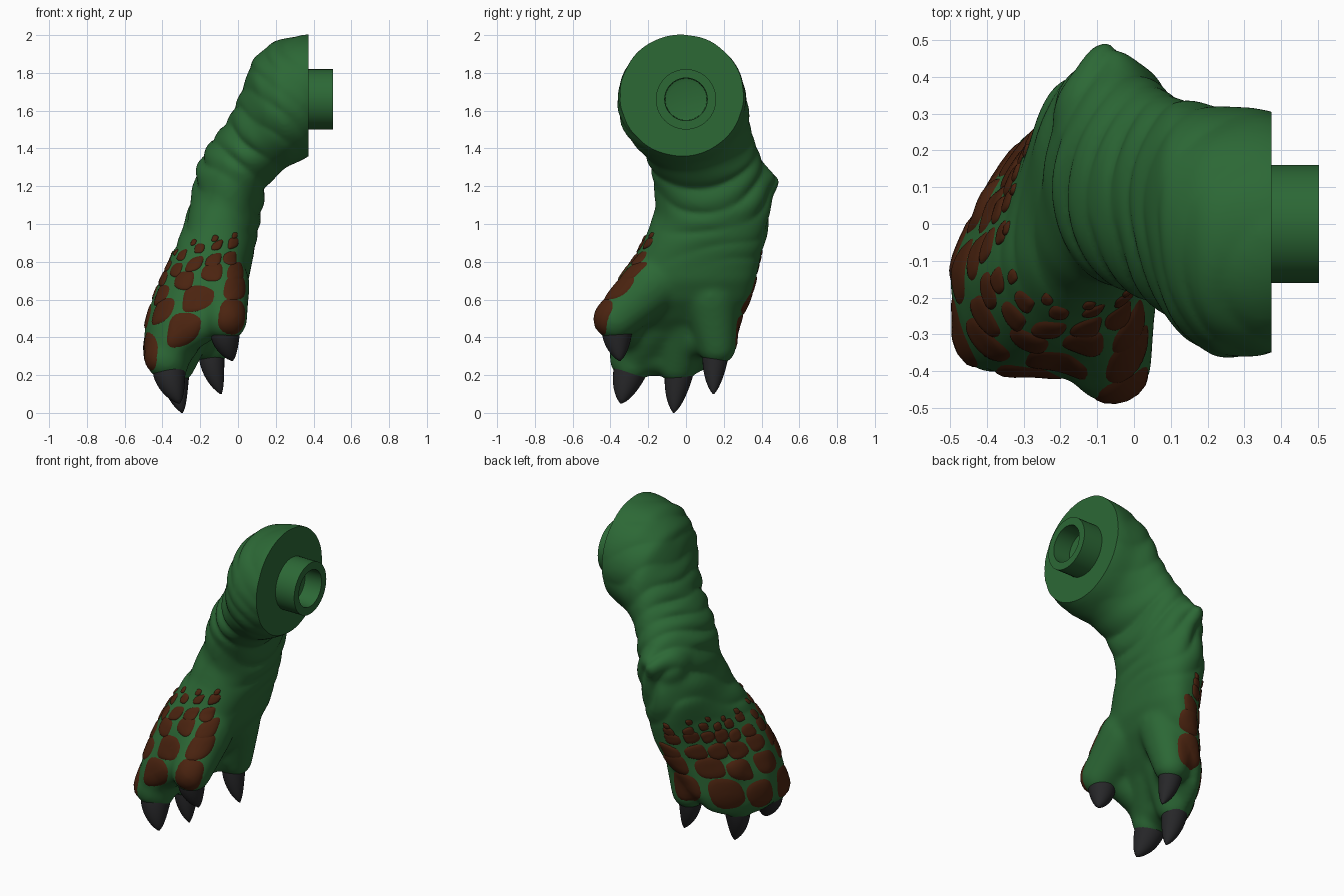
import bpy, bmesh, math, random
from mathutils import Vector, Matrix, noise
from mathutils.bvhtree import BVHTree

if "Cube" in bpy.data.objects:
    bpy.data.objects.remove(bpy.data.objects["Cube"])

random.seed(4)


def material(name, rgb):
    m = bpy.data.materials.new(name)
    m.diffuse_color = (*rgb, 1)
    m.use_nodes = True
    m.node_tree.nodes["Principled BSDF"].inputs["Base Color"].default_value = m.diffuse_color
    return m


GREEN = material("green skin", (0.025, 0.138, 0.036))
BROWN = material("brown scale", (0.07, 0.017, 0.005))
BLACK = material("dark claw", (0.02, 0.02, 0.022))


def finish(bm, name, mat, angle=50):
    bmesh.ops.recalc_face_normals(bm, faces=bm.faces)
    me = bpy.data.meshes.new(name)
    bm.to_mesh(me)
    bm.free()
    me.materials.append(mat)
    ob = bpy.data.objects.new(name, me)
    bpy.context.collection.objects.link(ob)
    bpy.ops.object.select_all(action='DESELECT')
    ob.select_set(True)
    bpy.context.view_layer.objects.active = ob
    bpy.ops.object.shade_smooth_by_angle(angle=math.radians(angle))
    return ob


def loft(bm, rings, caps=True):
    loops = [[bm.verts.new(p) for p in r] for r in rings]
    n = len(loops[0])
    for a, b in zip(loops, loops[1:]):
        for i in range(n):
            bm.faces.new((a[i], a[(i + 1) % n], b[(i + 1) % n], b[i]))
    if caps:
        bm.faces.new(loops[0][::-1])
        bm.faces.new(loops[-1])
    return loops


def power(v, n):
    return math.copysign(abs(v) ** (2 / n), v)


# Arm sections: outer x,z / inner x,z / y range
SECTIONS = [
    (.43, 2.00, .43, 1.40, -.33, .285), (.345, 2.0, .345, 1.345, -.355, .31),
    (.19, 1.965, .27, 1.31, -.36, .315), (.08, 1.87, .22, 1.28, -.31, .33),
    (.03, 1.72, .18, 1.24, -.25, .34), (-.04, 1.56, .14, 1.19, -.20, .375),
    (-.15, 1.42, .13, 1.12, -.175, .42), (-.21, 1.30, .12, 1.06, -.165, .45),
    (-.235, 1.16, .11, 1.0, -.16, .44), (-.28, 1.00, .09, .90, -.20, .425),
    (-.345, .88, .07, .80, -.26, .395), (-.41, .74, .05, .70, -.33, .37),
    (-.46, .60, .0, .60, -.37, .335), (-.49, .47, -.08, .50, -.40, .285),
    (-.50, .36, -.16, .42, -.41, .26), (-.485, .25, -.23, .32, -.39, .20),
    (-.43, .19, -.30, .24, -.32, .06)]
rings = []
for ox, oz, ix, iz, y0, y1 in SECTIONS:
    c = Vector(((ox + ix) / 2, (y0 + y1) / 2, (oz + iz) / 2))
    v = Vector(((ox - ix) / 2, 0, (oz - iz) / 2))
    w = Vector((0, (y1 - y0) / 2, 0))
    n = 2.0 if oz > 1.1 else 2.4
    skew = min(1, max(0, (1.0 - oz) / .35))
    ring = []
    for i in range(48):
        a = math.tau * i / 48
        p = c + v * power(math.cos(a), n) + w * power(math.sin(a), n)
        # the back of the hand slants, the palm side stays in place
        p.x += skew * (.23 + .21 * math.cos(a)) * max(0, p.y + .12)
        ring.append(p)
    rings.append(ring)
bm = bmesh.new()
loft(bm, rings)

# Toes, webs between them and elbow point as tapered capsules
CAPSULES = [((-.10, -.18, .68), .16, (-.065, -.372, .495), .112),
            ((-.30, -.15, .50), .17, (-.378, -.292, .29), .112),
            ((-.378, -.292, .29), .112, (-.36, -.285, .255), .095),
            ((-.27, 0, .50), .16, (-.33, -.045, .255), .10),
            ((-.12, .13, .62), .15, (-.14, .165, .355), .10),
            ((-.065, -.34, .55), .10, (-.33, -.29, .39), .105),
            ((-.32, -.03, .36), .10, (-.15, .15, .42), .10),
            ((-.37, -.26, .31), .11, (-.35, -.05, .31), .11),
            ((-.07, .30, 1.20), .15, (-.07, .445, 1.23), .045)]
for p0, r0, p1, r1 in CAPSULES:
    for i in range(9):
        t = i / 8
        p = Vector(p0).lerp(Vector(p1), t)
        bmesh.ops.create_icosphere(bm, subdivisions=3, radius=r0 + (r1 - r0) * t,
                                   matrix=Matrix.Translation(p))

# Fuse everything into one skin
base = finish(bm, "arm base", GREEN)
mod = base.modifiers.new("fuse", 'REMESH')
mod.mode = 'VOXEL'
mod.voxel_size = 0.0135
dg = bpy.context.evaluated_depsgraph_get()
fused = bpy.data.meshes.new_from_object(base.evaluated_get(dg))
bpy.data.objects.remove(base)
bm = bmesh.new()
bm.from_mesh(fused)
for _ in range(12):
    bmesh.ops.smooth_vert(bm, verts=bm.verts, factor=0.5,
                          use_axis_x=True, use_axis_y=True, use_axis_z=True)
bm.normal_update()

# Skin folds running around the limb
moves = []
for v in bm.verts:
    p = v.co
    s = .85 * p.z + .6 * p.x - .2 * p.y + .13 * noise.noise(p * 2.6)
    mask = min(1, max(0, (p.z - .75) / .3)) * min(1, max(.25, (.42 - p.x) / .35))
    fold = abs(math.sin(s * 25)) ** .8 - .6
    patch = max(.15, .6 + 1.1 * noise.noise(p * 4 + Vector((7, 2, 5))))
    moves.append(v.normal * (.004 + .022 * mask * fold * patch))
for v, m in zip(bm.verts, moves):
    v.co += m
for _ in range(2):
    bmesh.ops.smooth_vert(bm, verts=bm.verts, factor=0.5,
                          use_axis_x=True, use_axis_y=True, use_axis_z=True)

# Flat shoulder face
cut = bmesh.ops.bisect_plane(bm, geom=bm.verts[:] + bm.edges[:] + bm.faces[:],
                             plane_co=(.373, 0, 0), plane_no=(1, 0, 0), clear_outer=True)
bmesh.ops.edgeloop_fill(bm, edges=[e for e in cut['geom_cut']
                                   if isinstance(e, bmesh.types.BMEdge)])
tree = BVHTree.FromBMesh(bm)
finish(bm, "arm", GREEN)

# Hollow shoulder peg
PEG = [(.3, .16), (.503, .16), (.503, .113), (.39, .11), (.385, .09)]
bm = bmesh.new()
loft(bm, [[(x, r * math.cos(a), 1.66 + r * math.sin(a))
           for a in (math.tau * i / 40 for i in range(40))] for x, r in PEG])
finish(bm, "shoulder_peg", GREEN, 35)


# Scales: domed patches wrapped onto the hand
def surface(az, z, fallback=.3):
    axis = Vector((-.22 + .24 * (z - .4), -.07 + .3 * (z - .4), z))
    d = Vector((math.cos(az), math.sin(az), 0))
    hit = tree.ray_cast(axis + d * 1.5, -d)[0]
    r = (hit - axis).length if hit else fallback
    return axis, d, r


def scale(bm, az, z, hw, hh):
    r0 = surface(az, z)[2]
    jit = [random.uniform(-.09, .09), random.uniform(-.09, .09), random.uniform(-.2, .2)]
    rows = []
    for rho in (.08, .4, .7, .88, 1):
        row = []
        for i in range(24):
            a = math.tau * i / 24
            k = rho * (1 + jit[0] * math.sin(2 * a) + jit[1] * math.cos(3 * a))
            du = hw * k * power(math.cos(a), 2.7)
            dz = hh * k * power(math.sin(a), 2.7) + jit[2] * du
            axis, d, r = surface(az + du / r0, z + dz, r0)
            row.append(axis + d * (r + .011 * (1 - rho ** 6) - .002))
        rows.append(row)
    loops = loft(bm, rows, caps=False)
    bm.faces.new(loops[0])


BASE_Z = [.51, .44, .325, .33, .38, .43, .43]
BASE_AZ = [292, 257, 221, 174, 128, 86, 86]
# rise above toes, count, half width, half height
ROWS = [(0, 6, .092, .098), (.17, 7, .08, .07), (.29, 9, .059, .052),
        (.38, 11, .043, .039), (.45, 11, .029, .028), (.495, 9, .017, .018)]
bm = bmesh.new()
for k, (rise, count, hw, hh) in enumerate(ROWS):
    for i in range(count):
        t = i / (count - 1)
        if k > 2:
            t = .04 + .92 * t
        j = int(t * 5)
        f = t * 5 - j
        z = BASE_Z[j] + (BASE_Z[j + 1] - BASE_Z[j]) * f
        z += rise * (1.04 - .2 * (2 * t - 1) ** 2)
        az = math.radians(BASE_AZ[j] + (BASE_AZ[j + 1] - BASE_AZ[j]) * f)
        if k:
            z += random.uniform(-.013, .013)
        grow = random.uniform(.95, 1.1)
        scale(bm, az, z, hw * grow, hh * grow)
finish(bm, "scales", BROWN, 60)

# Claws: base, tip, radius
CLAWS = [((-.065, -.365, .45), (-.03, -.35, .275), .082),
         ((-.365, -.285, .25), (-.31, -.345, .05), .09),
         ((-.33, -.03, .24), (-.295, -.065, .0), .076),
         ((-.14, .16, .33), (-.09, .145, .10), .07)]
for n, (b, tip, r) in enumerate(CLAWS, 1):
    b, tip = Vector(b), Vector(tip)
    ax = (tip - b).normalized()
    u = ax.orthogonal().normalized()
    w = ax.cross(u)
    bend = Vector((-.012, -.004, 0))
    rings = []
    for i in range(13):
        t = i / 12
        c = b.lerp(tip, t) + bend * 4 * t * (1 - t)
        rad = max(.004, r * (1 - t ** 1.8) ** .7)
        rings.append([c + (u * math.cos(a) + w * math.sin(a)) * rad
                      for a in (math.tau * j / 24 for j in range(24))])
    bm = bmesh.new()
    loft(bm, rings)
    finish(bm, f"claw_{n}", BLACK, 60)
